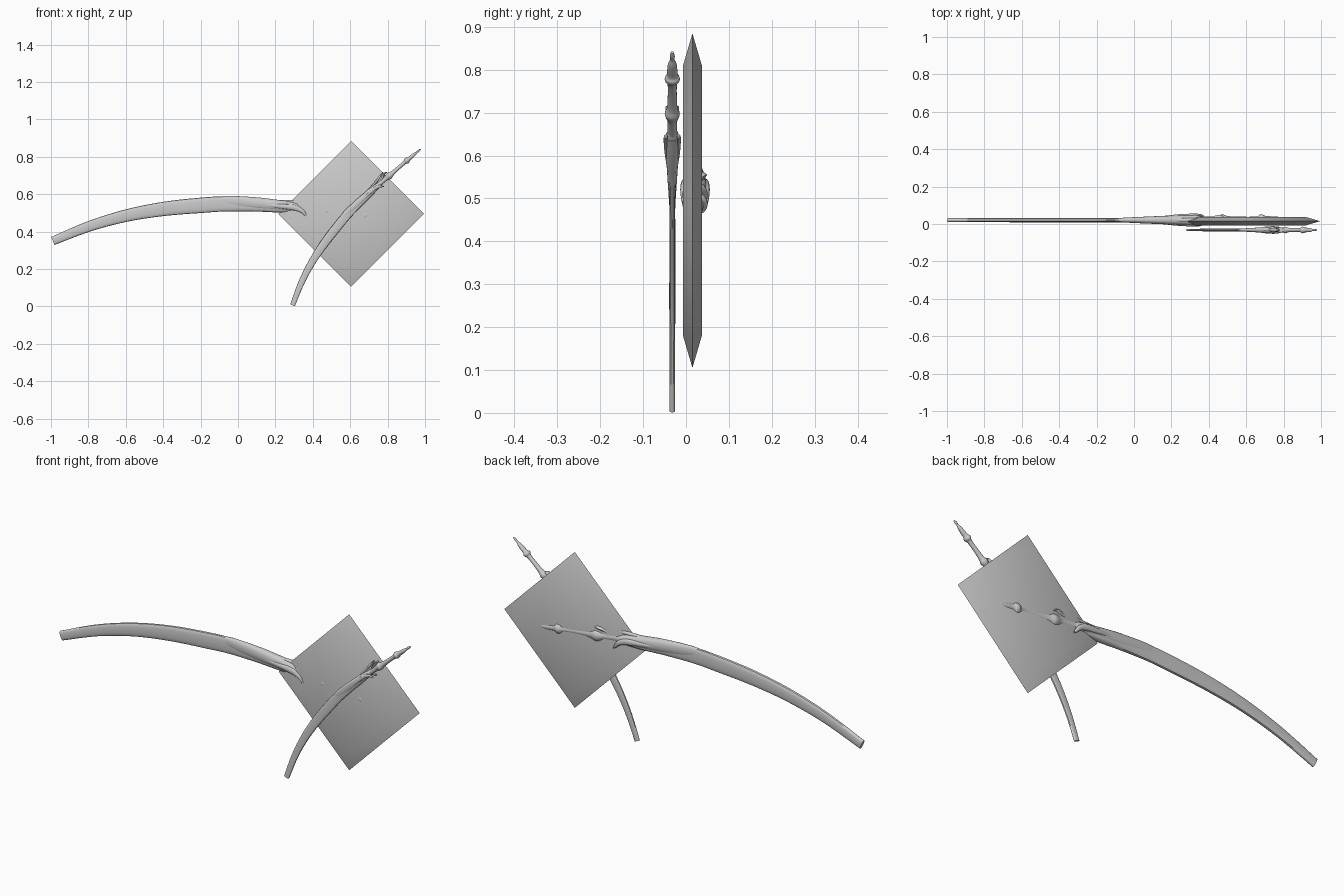
import bpy, math
from mathutils import Matrix, Vector

if "Cube" in bpy.data.objects:
    bpy.data.objects.remove(bpy.data.objects["Cube"])

Y0 = 0.021  # depth of the large blade's centre plane
SIDES = 16


def spline(rows, steps):
    """Catmull-Rom interpolation through rows of numbers."""
    out = []
    for i in range(len(rows) - 1):
        a, b = rows[max(i - 1, 0)], rows[i]
        c, d = rows[i + 1], rows[min(i + 2, len(rows) - 1)]
        for s in range(steps):
            t = s / steps
            out.append([0.5 * (2 * q + (r - p) * t + (2 * p - 5 * q + 4 * r - w) * t * t
                               + (3 * q - p - 3 * r + w) * t ** 3)
                        for p, q, r, w in zip(a, b, c, d)])
    out.append(list(rows[-1]))
    return out


def make(name, verts, faces, matrix, angle=40):
    mesh = bpy.data.meshes.new(name)
    mesh.from_pydata([matrix @ Vector(v) for v in verts], [], faces)
    mesh.update()
    obj = bpy.data.objects.new(name, mesh)
    bpy.context.collection.objects.link(obj)
    bpy.ops.object.select_all(action='DESELECT')
    obj.select_set(True)
    bpy.context.view_layer.objects.active = obj
    bpy.ops.object.mode_set(mode='EDIT')
    bpy.ops.mesh.select_all(action='SELECT')
    bpy.ops.mesh.normals_make_consistent(inside=False)
    bpy.ops.object.mode_set(mode='OBJECT')
    bpy.ops.object.shade_smooth_by_angle(angle=math.radians(angle))
    return obj


def loft(name, rows, matrix, steps=4, power=1.0):
    """Sweep a rounded section; rows are (x, y, z, half height, half depth)."""
    pts = spline(rows, steps)
    verts, faces = [], []
    for i, (x, y, z, h, d) in enumerate(pts):
        p, q = pts[max(i - 1, 0)], pts[min(i + 1, len(pts) - 1)]
        t = Vector((q[0] - p[0], 0, q[2] - p[2])).normalized()
        for k in range(SIDES):
            a = 2 * math.pi * k / SIDES
            c = math.copysign(abs(math.cos(a)) ** power, math.cos(a)) * h
            s = math.copysign(abs(math.sin(a)) ** power, math.sin(a)) * d
            verts.append((x - t.z * c, y + s, z + t.x * c))
    n = len(pts)
    for i in range(n - 1):
        for k in range(SIDES):
            j = (k + 1) % SIDES
            faces.append((i * SIDES + k, i * SIDES + j, (i + 1) * SIDES + j, (i + 1) * SIDES + k))
    faces.append(tuple(range(SIDES)))
    faces.append(tuple((n - 1) * SIDES + k for k in range(SIDES)))
    return make(name, verts, faces, matrix)


def sword(prefix, m):
    # curved blade with a squared-off tip
    loft(prefix + "_blade", [
        (-.99, Y0, .35, .023, .011), (-.79, Y0, .430, .028, .011),
        (-.59, Y0, .487, .033, .012), (-.39, Y0, .522, .038, .012),
        (-.19, Y0, .541, .041, .012), (-.06, Y0, .548, .040, .012),
        (.10, Y0, .543, .036, .016), (.22, Y0, .533, .031, .020),
        (.33, Y0, .524, .022, .020)], m, 6, .7)
    # socket that flares around the blade root
    loft(prefix + "_socket", [
        (-.10, Y0, .563, .020, .009), (-.05, Y0, .563, .028, .013),
        (.10, Y0, .551, .032, .020), (.20, Y0, .541, .030, .024),
        (.28, Y0, .533, .027, .026), (.33, Y0, .527, .023, .027),
        (.36, Y0, .523, .016, .020)], m, 4, .85)
    # turned grip with rings, pommel and pointed end
    loft(prefix + "_grip", [
        (.31, Y0, .530, .020, .020), (.42, Y0, .517, .020, .019),
        (.45, Y0, .513, .026, .025), (.475, Y0, .509, .031, .030),
        (.505, Y0, .506, .022, .021), (.58, Y0, .499, .017, .018),
        (.655, Y0, .491, .018, .019), (.672, Y0, .489, .026, .029),
        (.69, Y0, .487, .027, .029), (.703, Y0, .485, .019, .022),
        (.74, Y0, .480, .017, .020), (.775, Y0, .476, .014, .017),
        (.80, Y0, .473, .008, .009), (.822, Y0, .470, .010, .010),
        (.845, Y0, .467, .005, .006)], m, 3)
    # hooked claws on both faces of the guard
    for tag, s in (("front", -1), ("back", 1)):
        loft(prefix + "_claw_" + tag, [
            (.14, Y0 + s * .014, .540, .006, .006), (.23, Y0 + s * .022, .535, .012, .008),
            (.30, Y0 + s * .025, .528, .015, .009), (.340, Y0 + s * .026, .512, .012, .008),
            (.358, Y0 + s * .024, .492, .008, .007), (.370, Y0 + s * .023, .480, .003, .004)], m)
    # thin spurs along the upper side
    loft(prefix + "_upper_spur", [
        (.17, Y0, .560, .006, .008), (.25, Y0, .561, .007, .010),
        (.34, Y0, .561, .009, .012), (.40, Y0, .568, .010, .014),
        (.46, Y0, .575, .003, .006)], m)
    loft(prefix + "_curled_spur", [
        (.36, Y0, .525, .012, .012), (.40, Y0, .540, .010, .014),
        (.445, Y0, .552, .011, .026), (.468, Y0, .555, .006, .026),
        (.485, Y0, .545, .003, .010)], m)


# diamond plate tapering to a thin edge all round
cx, cy, cz = .605, .015, .495
verts = []
for y, r in ((-.007, .315), (0, .39), (.037, .315)):
    yy = cy if r == .39 else y
    verts += [(cx + r, yy, cz), (cx, yy, cz + r), (cx - r, yy, cz), (cx, yy, cz - r)]
faces = [(0, 1, 2, 3), (8, 9, 10, 11)]
for b in (0, 4):
    faces += [(b + k, b + (k + 1) % 4, b + 4 + (k + 1) % 4, b + 4 + k) for k in range(4)]
make("diamond_plate", verts, faces, Matrix.Identity(4), 35)

# large sword through the plate and its smaller tilted copy in front
sword("large", Matrix.Identity(4))
small = (Matrix.Translation((.292, -.032, .006))
         @ Matrix.Rotation(math.radians(-47), 4, 'Y')
         @ Matrix.Scale(.587, 4)
         @ Matrix.Translation((.99, -Y0, -.35)))
sword("small", small)
